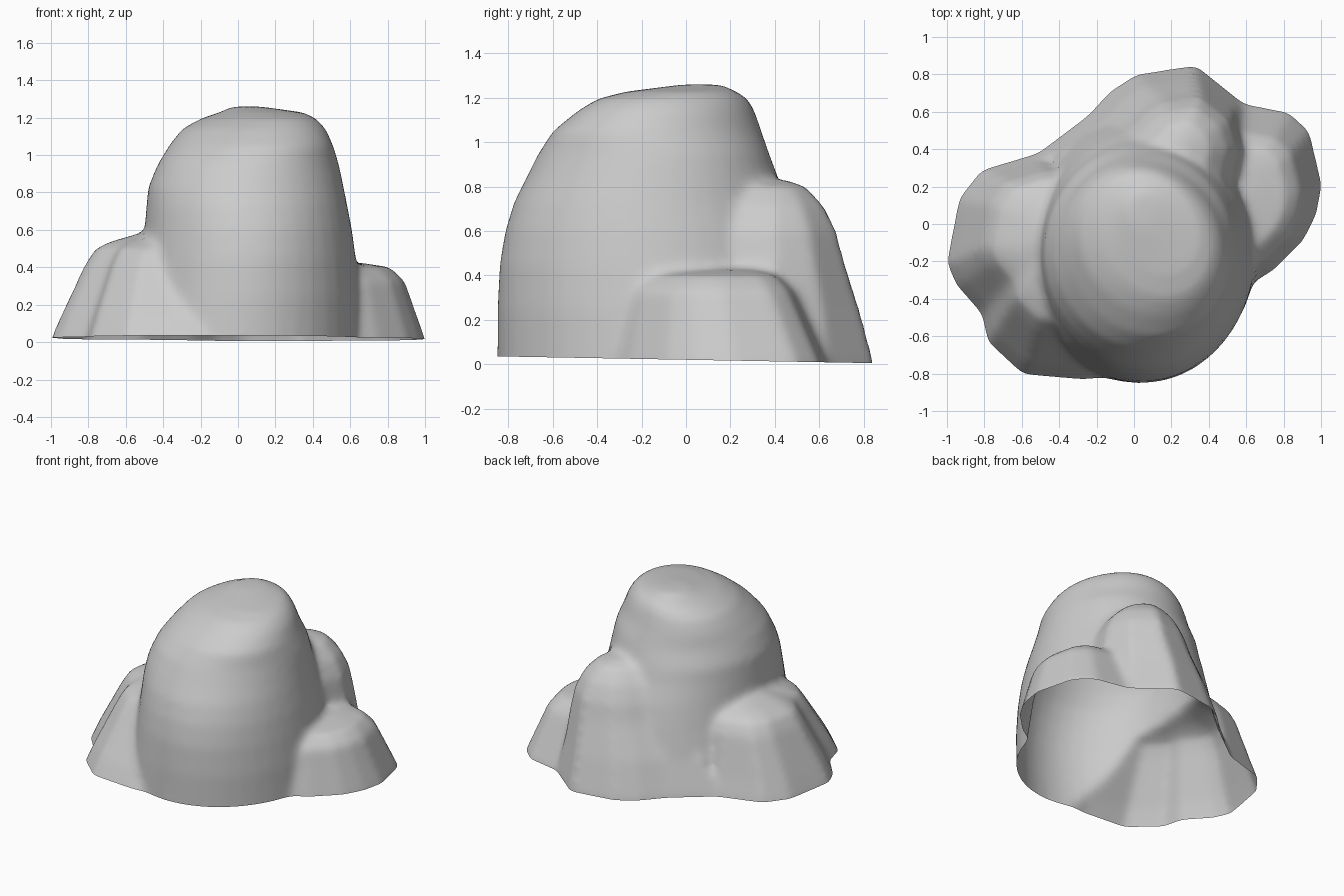
import bpy, bmesh, math

if "Cube" in bpy.data.objects:
    bpy.data.objects.remove(bpy.data.objects["Cube"])

bm = bmesh.new()


def loft(rings):
    """Closed skin through rings of equal point count."""
    rows = [[bm.verts.new(p) for p in ring] for ring in rings]
    n = len(rows[0])
    for a, b in zip(rows, rows[1:]):
        for i in range(n):
            j = (i + 1) % n
            bm.faces.new((a[i], a[j], b[j], b[i]))
    bm.faces.new(rows[0][::-1])
    bm.faces.new(rows[-1])


def oval(z, x0, x1, y0, y1, skew=0.0, n=40):
    """Oval with the given extents, optionally skewed to one diagonal."""
    cx, cy, rx, ry = (x0 + x1) / 2, (y0 + y1) / 2, (x1 - x0) / 2, (y1 - y0) / 2
    return [(cx + rx * math.cos(2 * math.pi * i / n),
             cy + ry * math.sin(2 * math.pi * i / n + skew), z) for i in range(n)]


def lobe(outline, anchor, levels):
    """Foot outline shrinking towards an anchor; levels are (z, scale, dx, dy)."""
    ax, ay = anchor
    loft([[(ax + (x - ax) * s + dx, ay + (y - ay) * s + dy, z) for x, y in outline]
          for z, s, dx, dy in [(-0.15, 1, 0, 0)] + levels])


# Main tall boulder
loft([oval(*r) for r in [
    (-0.15, -.62, .66, -.85, .62), (0.0, -.62, .66, -.85, .62),
    (0.25, -.56, .65, -.85, .58), (0.45, -.52, .63, -.84, .54),
    (0.60, -.50, .61, -.815, .50), (0.73, -.49, .585, -.775, .45),
    (0.83, -.48, .565, -.725, .42), (0.95, -.43, .54, -.665, .375),
    (1.05, -.37, .51, -.60, .34, -.1), (1.14, -.30, .47, -.49, .31, -.15),
    (1.195, -.20, .42, -.40, .28, -.2), (1.228, -.10, .35, -.27, .23, -.2),
    (1.26, -.03, .12, -.02, .16)]])

# Left shoulder running round to the low front left foot
lobe([(0, .30), (-.52, .38), (-.82, .29), (-.94, .14), (-1.01, -.21),
      (-.96, -.33), (-.82, -.49), (-.79, -.64), (-.60, -.82), (-.26, -.85),
      (.1, -.80)], (-.35, -.12),
     [(0, 1, 0, 0), (.14, .91, 0, .01), (.28, .81, 0, .03), (.42, .71, 0, .05),
      (.50, .63, 0, .05), (.54, .50, 0, .05), (.58, .28, 0, .04)])

# Right shoulder
lobe([(.3, -.1), (.62, -.33), (.75, -.25), (.91, -.09), (.98, .05), (1.01, .21),
      (.94, .50), (.83, .60), (.57, .65), (.3, .5)], (.5, .2),
     [(0, 1, 0, 0), (.2, .86, 0, -.03), (.33, .77, 0, -.05), (.40, .62, 0, -.05),
      (.425, .3, 0, 0)])

# Back shoulder
lobe([(-.3, .1), (.6, .1), (.66, .4), (.58, .65), (.33, .85), (.01, .80),
      (-.13, .71), (-.25, .58), (-.53, .37)], (.2, .4),
     [(0, 1, 0, 0), (.25, .85, .02, 0), (.48, .69, .06, 0), (.60, .62, .07, 0),
      (.71, .50, .07, 0), (.80, .32, .06, 0), (.83, .12, .04, 0)])

bmesh.ops.recalc_face_normals(bm, faces=bm.faces)
mesh = bpy.data.meshes.new("rock")
bm.to_mesh(mesh)
bm.free()
rock = bpy.data.objects.new("rock", mesh)
bpy.context.collection.objects.link(rock)
bpy.context.view_layer.objects.active = rock
rock.select_set(True)

# Fuse the lumps into one weathered skin
fuse = rock.modifiers.new("fuse", 'REMESH')
fuse.mode = 'VOXEL'
fuse.voxel_size = 0.025
soften = rock.modifiers.new("soften", 'SMOOTH')
soften.factor = 0.5
soften.iterations = 10
for name in ("fuse", "soften"):
    bpy.ops.object.modifier_apply(modifier=name)

# Trim the underside open, slightly tilted
bm = bmesh.new()
bm.from_mesh(rock.data)
bmesh.ops.bisect_plane(bm, geom=bm.verts[:] + bm.edges[:] + bm.faces[:],
                       plane_co=(0, 0, .02), plane_no=(0, .018, 1), clear_inner=True)
bm.to_mesh(rock.data)
bm.free()
bpy.ops.object.shade_smooth()
